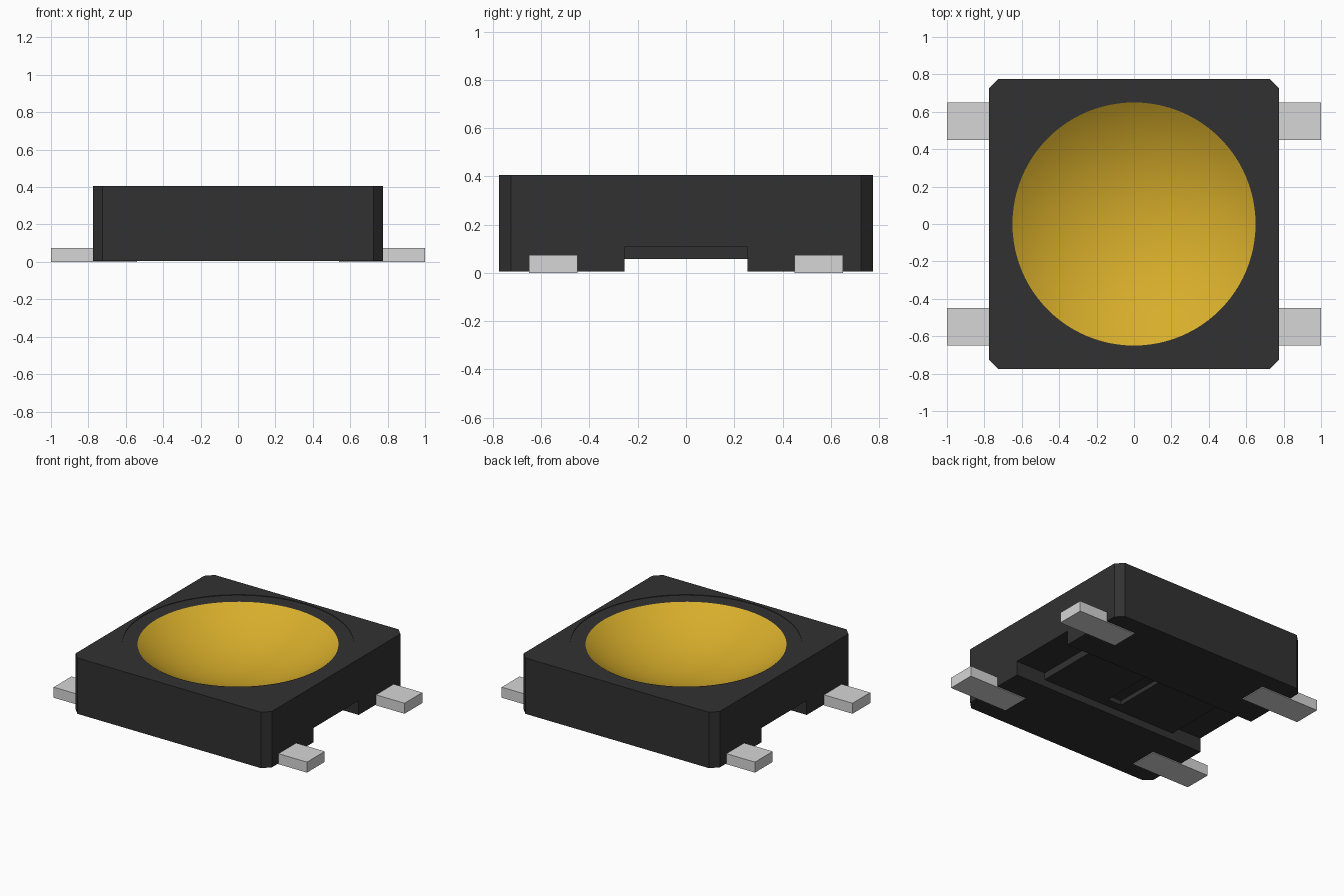
import bpy, bmesh, math
from mathutils import Matrix, Vector

if "Cube" in bpy.data.objects:
    bpy.data.objects.remove(bpy.data.objects["Cube"])


def material(name, rgb):
    m = bpy.data.materials.new(name)
    m.diffuse_color = (*rgb, 1.0)
    m.use_nodes = True
    m.node_tree.nodes["Principled BSDF"].inputs["Base Color"].default_value = m.diffuse_color
    return m


DARK = material("charcoal_plastic", (0.031, 0.031, 0.031))
GOLD = material("gold_dome", (0.68, 0.42, 0.024))
SILVER = material("silver_metal", (0.67, 0.67, 0.67))


def finish(name, bm, mat):
    bmesh.ops.recalc_face_normals(bm, faces=bm.faces)
    me = bpy.data.meshes.new(name)
    bm.to_mesh(me)
    bm.free()
    me.materials.append(mat)
    ob = bpy.data.objects.new(name, me)
    bpy.context.collection.objects.link(ob)
    return ob


def box(name, lo, hi, mat, chamfer=0.0):
    lo, hi = Vector(lo), Vector(hi)
    bm = bmesh.new()
    bmesh.ops.create_cube(bm, size=1)
    bmesh.ops.transform(bm, verts=bm.verts, matrix=Matrix.Translation((lo + hi) / 2)
                        @ Matrix.Diagonal((*(hi - lo), 1)))
    if chamfer:
        upright = [e for e in bm.edges
                   if abs(e.verts[0].co.z - e.verts[1].co.z) > 0.01]
        bmesh.ops.bevel(bm, geom=upright, offset=chamfer, segments=1, affect='EDGES')
    return finish(name, bm, mat)


def lathe(name, profile, mat, steps=96):
    bm = bmesh.new()
    vs = [bm.verts.new((r, 0, z)) for r, z in profile]
    es = [bm.edges.new(p) for p in zip(vs, vs[1:])]
    bmesh.ops.spin(bm, geom=vs + es, cent=(0, 0, 0), axis=(0, 0, 1),
                   angle=math.tau, steps=steps, use_duplicate=False)
    bmesh.ops.remove_doubles(bm, verts=bm.verts, dist=1e-5)
    return finish(name, bm, mat)


def cut(target, cutter):
    cutter.hide_render = True
    mod = target.modifiers.new("cut", 'BOOLEAN')
    mod.operation = 'DIFFERENCE'
    mod.solver = 'EXACT'
    mod.object = cutter
    bpy.context.view_layer.objects.active = target
    bpy.ops.object.modifier_apply(modifier=mod.name)
    bpy.data.objects.remove(cutter)


# Sizes
HALF, TOP, BOTTOM = 0.775, 0.405, 0.006
RIM_R, RIM_Z, DEPTH = 0.65, 0.401, 0.21
SPHERE_R = (RIM_R ** 2 + DEPTH ** 2) / (2 * DEPTH)


# Spherical bowl profile from centre to rim
def bowl_profile(drop=0.0, rings=20):
    ang = math.asin(RIM_R / SPHERE_R)
    return [(SPHERE_R * math.sin(ang * i / rings),
             RIM_Z - DEPTH - drop + SPHERE_R * (1 - math.cos(ang * i / rings)))
            for i in range(rings + 1)]


# Housing: chamfered block with shallow ring recess, bowl hollow and channel
housing = box("housing", (-HALF, -HALF, BOTTOM), (HALF, HALF, TOP), DARK, 0.05)
cut(housing, lathe("recess_cutter",
                   [(0, RIM_Z), (0.75, RIM_Z), (0.75, 0.6), (0, 0.6)], DARK))
cut(housing, lathe("bowl_cutter",
                   bowl_profile(0.004) + [(RIM_R, 0.6), (0, 0.6)], DARK))
cut(housing, box("channel_cutter", (-1, -0.255, -0.2), (1, 0.255, 0.108), DARK))

# Gold concave dome
dome = lathe("concave_dome", bowl_profile(), GOLD)
for f in dome.data.polygons:
    f.use_smooth = True
if dome.data.polygons[0].normal.z < 0:
    dome.data.flip_normals()

# Raised plate in the underside channel, with a slot
plate = box("channel_plate", (-0.54, -0.255, 0.058), (0.54, 0.255, 0.112), DARK)
cut(plate, box("slot_cutter", (-0.05, -0.19, 0.0), (0.06, 0.19, 0.09), DARK))

# Four metal leads
for sx, side in ((-1, "left"), (1, "right")):
    for sy, end in ((-1, "front"), (1, "back")):
        xs = sorted((sx * 0.54, sx * 1.0))
        ys = sorted((sy * 0.45, sy * 0.65))
        box(f"lead_{end}_{side}", (xs[0], ys[0], 0), (xs[1], ys[1], 0.075), SILVER)
